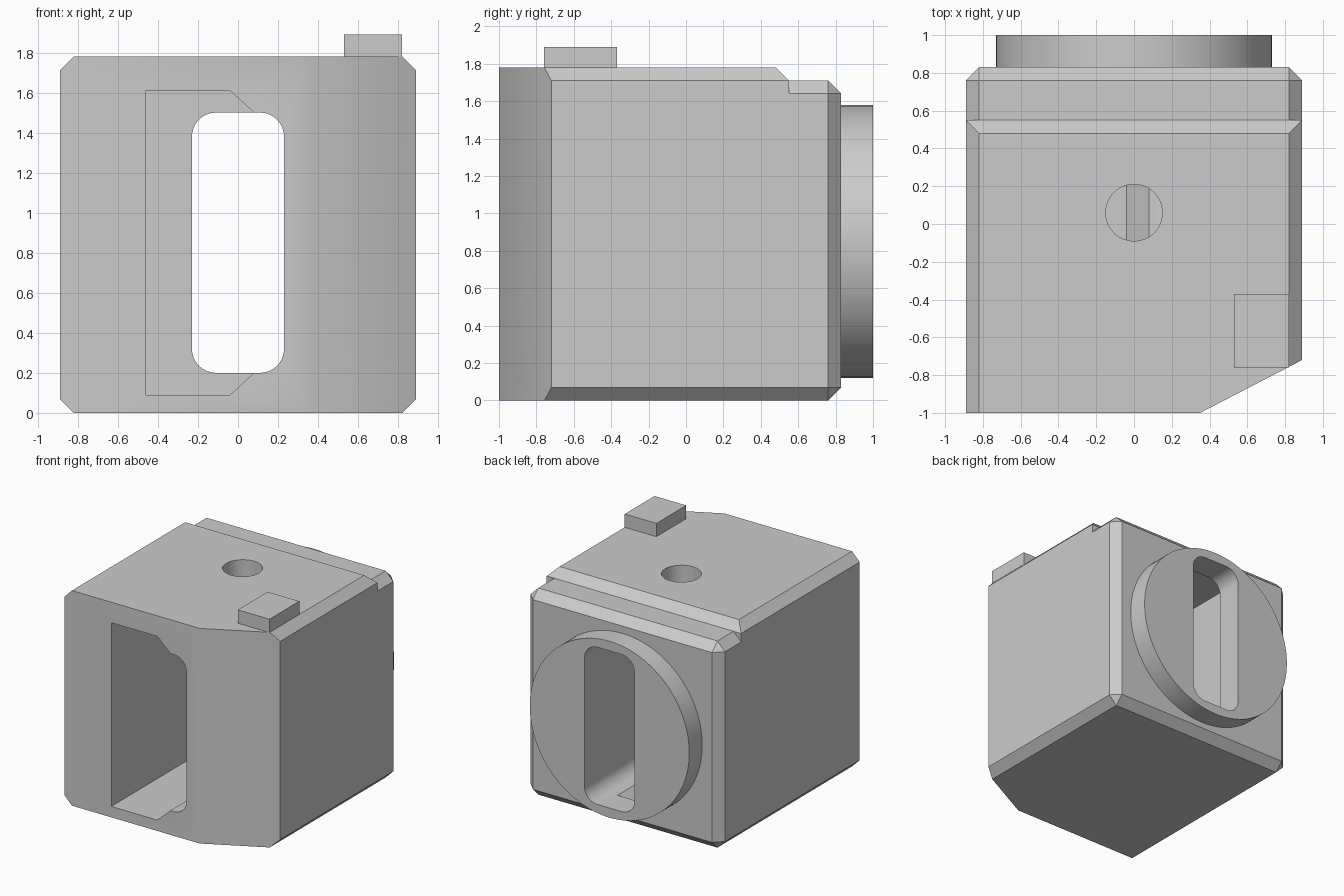
import bpy, bmesh, math
from mathutils import Vector

old = bpy.data.objects.get("Cube")
if old:
    bpy.data.objects.remove(old, do_unlink=True)

CH = 0.07      # chamfer width
HALF = 0.89    # half width of the body

grey = bpy.data.materials.new("light_grey")
grey.use_nodes = True
colour = (0.6, 0.6, 0.6, 1)
grey.diffuse_color = colour
grey.node_tree.nodes["Principled BSDF"].inputs["Base Color"].default_value = colour


def finish(bm, name):
    bmesh.ops.recalc_face_normals(bm, faces=bm.faces)
    mesh = bpy.data.meshes.new(name)
    bm.to_mesh(mesh)
    bm.free()
    mesh.materials.append(grey)
    obj = bpy.data.objects.new(name, mesh)
    bpy.context.collection.objects.link(obj)
    return obj


def box_bm(lo, hi):
    bm = bmesh.new()
    bmesh.ops.create_cube(bm, size=1)
    for v in bm.verts:
        v.co = [lo[i] if v.co[i] < 0 else hi[i] for i in range(3)]
    return bm


def chamfer(bm, rule):
    edges = [e for e in bm.edges
             if rule((e.verts[0].co + e.verts[1].co) / 2, e.verts[1].co - e.verts[0].co)]
    bmesh.ops.bevel(bm, geom=edges, offset=CH, offset_type='OFFSET',
                    segments=1, profile=0.5, affect='EDGES')


def prism(points, y0, y1, name):
    """Extrude an x-z outline from y0 to y1."""
    bm = bmesh.new()
    face = bm.faces.new([bm.verts.new((x, y0, z)) for x, z in points])
    ext = bmesh.ops.extrude_face_region(bm, geom=[face])
    for v in ext["geom"]:
        if isinstance(v, bmesh.types.BMVert):
            v.co.y = y1
    return finish(bm, name)


def arc(cx, cz, r, start, sweep, n):
    return [(cx + r * math.cos(math.radians(start + sweep * i / n)),
             cz + r * math.sin(math.radians(start + sweep * i / n))) for i in range(n + 1)]


def boolean(obj, other, operation, remove=True):
    mod = obj.modifiers.new(operation, 'BOOLEAN')
    mod.operation, mod.object, mod.solver = operation, other, 'EXACT'
    bpy.context.view_layer.objects.active = obj
    bpy.ops.object.modifier_apply(modifier=mod.name)
    if remove:
        bpy.data.objects.remove(other, do_unlink=True)


# Main block: chamfered along its length and on the rear top edge
bm = box_bm((-HALF, -1, 0), (HALF, 0.55, 1.78))
chamfer(bm, lambda m, d: abs(d.y) > 0.1 or (m.y > 0.5 and m.z > 1.7))
# Slanted front corner
bmesh.ops.bisect_plane(bm, geom=bm.verts[:] + bm.edges[:] + bm.faces[:],
                       plane_co=Vector((0.35, -1, 0)),
                       plane_no=Vector((0.28, -0.54, 0)).normalized(), clear_outer=True)
bmesh.ops.holes_fill(bm, edges=[e for e in bm.edges if e.is_boundary], sides=0)
body = finish(bm, "body")

# Lower rear step, chamfered on every edge but the joining ones
bm = box_bm((-HALF, 0.2, 0), (HALF, 0.83, 1.71))
chamfer(bm, lambda m, d: abs(d.y) > 0.1 or m.y > 0.8)
boolean(body, finish(bm, "rear_step"), 'UNION')

# Round rear flange
flange = prism(arc(0, 0.85, 0.73, 0, 360, 96)[:-1], 0.83, 1.0, "rear_flange")

# Rounded slot through body and flange
r = 0.12
slot_points = []
for cx, cz, start in ((0.11, 1.38, 0), (-0.11, 1.38, 90), (-0.11, 0.32, 180), (0.11, 0.32, 270)):
    slot_points += arc(cx, cz, r, start, 90, 10)
slot = prism(slot_points, -1.2, 1.2, "slot_cutter")
slot.hide_render = True
boolean(flange, slot, 'DIFFERENCE', remove=False)
boolean(body, slot, 'DIFFERENCE')

# Wider side pocket, open at the front
pocket = prism([(-0.46, 0.09), (-0.04, 0.09), (0.08, 0.2), (0.08, 1.5),
                (-0.04, 1.61), (-0.46, 1.61)], -1.2, 0.78, "pocket_cutter")
boolean(body, pocket, 'DIFFERENCE')

# Round hole in the top
bm = bmesh.new()
bmesh.ops.create_cone(bm, cap_ends=True, segments=48, radius1=0.15, radius2=0.15, depth=0.7)
bmesh.ops.translate(bm, verts=bm.verts, vec=(0, 0.06, 1.65))
boolean(body, finish(bm, "hole_cutter"), 'DIFFERENCE')

# Small tab on the top
tab = finish(box_bm((0.53, -0.76, 1.78), (0.82, -0.37, 1.89)), "top_tab")

# Tidy flat areas and shade curved ones smooth
for obj in (body, flange, tab):
    bm = bmesh.new()
    bm.from_mesh(obj.data)
    bmesh.ops.remove_doubles(bm, verts=bm.verts, dist=0.0005)
    bmesh.ops.dissolve_limit(bm, angle_limit=math.radians(0.5), verts=bm.verts, edges=bm.edges)
    bm.to_mesh(obj.data)
    bm.free()
    bpy.ops.object.select_all(action='DESELECT')
    obj.select_set(True)
    bpy.context.view_layer.objects.active = obj
    bpy.ops.object.shade_smooth_by_angle(angle=math.radians(30))
